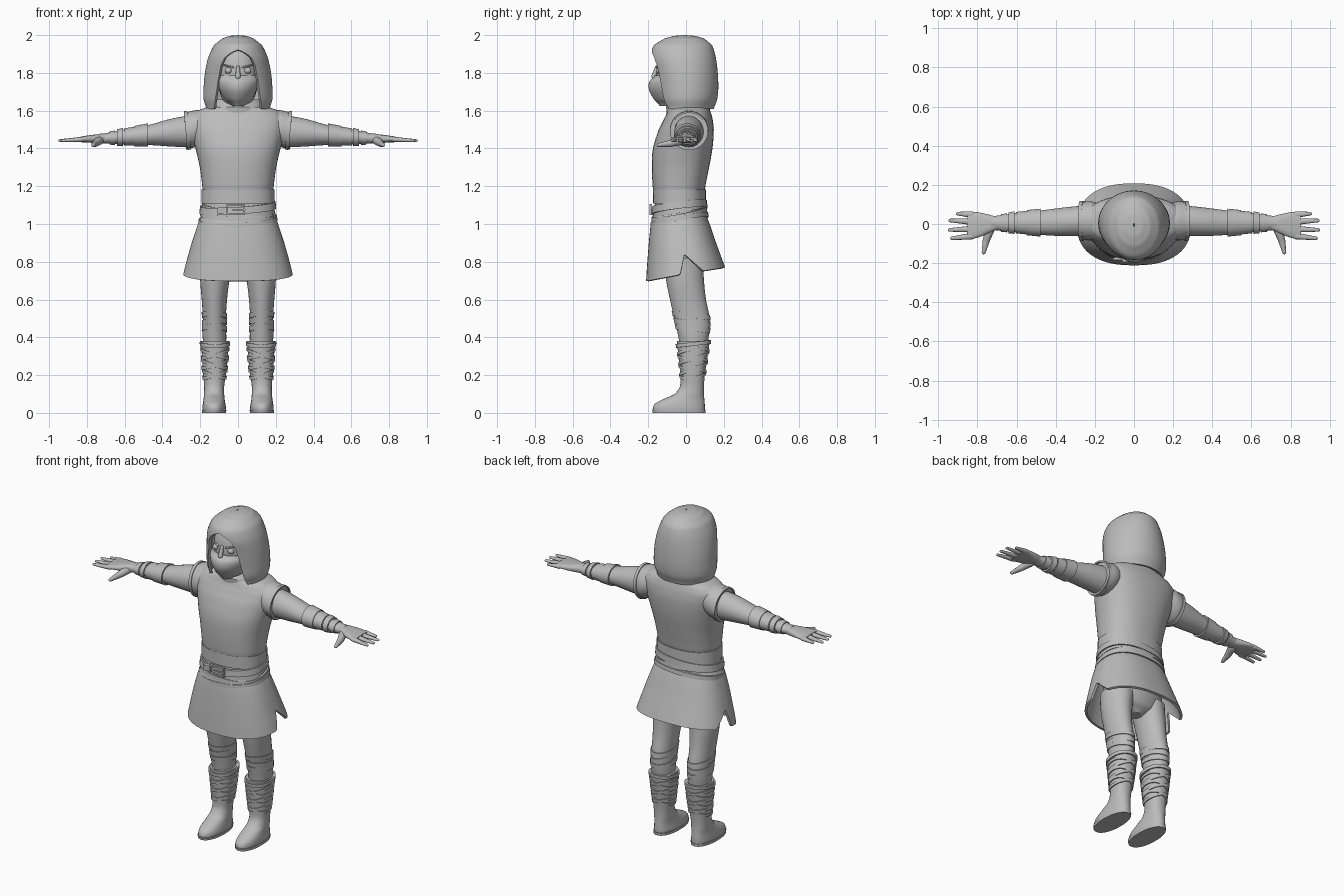
import bpy, bmesh, math
from mathutils import Vector, Matrix

if "Cube" in bpy.data.objects:
    bpy.data.objects.remove(bpy.data.objects["Cube"])

grey = bpy.data.materials.new("plain_grey")
grey.use_nodes = True
grey.diffuse_color = (0.5, 0.5, 0.5, 1)
grey.node_tree.nodes["Principled BSDF"].inputs["Base Color"].default_value = (0.5, 0.5, 0.5, 1)
parts = []


def finish(name, bm, mirror=False, thickness=0):
    bmesh.ops.remove_doubles(bm, verts=bm.verts, dist=0.0002)
    bmesh.ops.recalc_face_normals(bm, faces=bm.faces)
    mesh = bpy.data.meshes.new(name)
    bm.to_mesh(mesh)
    bm.free()
    mesh.materials.append(grey)
    ob = bpy.data.objects.new(name, mesh)
    bpy.context.collection.objects.link(ob)
    if thickness:
        mod = ob.modifiers.new("thickness", "SOLIDIFY")
        mod.thickness, mod.offset = thickness, 0
    if mirror:
        ob.modifiers.new("mirror", "MIRROR")
    parts.append(ob)


def sym(rows):
    return [(t, -w, w, a, b) for t, w, a, b in rows]


def smooth(rows, k=4):
    """Catmull-Rom resampling of a list of sections."""
    out = []
    for i in range(len(rows) - 1):
        a, b, c, d = (rows[min(max(j, 0), len(rows) - 1)] for j in range(i - 1, i + 3))
        for s in (n / k for n in range(k)):
            row = [q + .5 * s * (r - p + s * (2 * p - 5 * q + 4 * r - e + s * (3 * (q - r) + e - p)))
                   for p, q, r, e in zip(a, b, c, d)]
            row[0] = b[0] + s * (c[0] - b[0])
            out.append(row)
    return out + [rows[-1]]


def section(rows, t):
    """Linear lookup in a table sorted by its first column."""
    t = min(max(t, rows[0][0]), rows[-1][0])
    for a, b in zip(rows, rows[1:]):
        if t <= b[0]:
            s = (t - a[0]) / (b[0] - a[0])
            return [p + s * (q - p) for p, q in zip(a, b)]


def outline(sec, ang, p=2, grow=0):
    """Point of a superellipse section; angle zero is the front."""
    _, u0, u1, v0, v1 = sec
    s, c = math.sin(ang), math.cos(ang)
    return ((u0 + u1) / 2 + ((u1 - u0) / 2 + grow) * math.copysign(abs(s) ** (2 / p), s),
            (v0 + v1) / 2 - ((v1 - v0) / 2 + grow) * math.copysign(abs(c) ** (2 / p), c))


def place(axis, t, u, v):
    return (u, v, t) if axis == "z" else (t, u, v)


def grid(name, rows, around=True, along=False, caps=False, **kw):
    bm = bmesh.new()
    vs = [[bm.verts.new(p) for p in row] for row in rows]
    n, m = len(vs), len(vs[0])
    for i in range(n if along else n - 1):
        for j in range(m if around else m - 1):
            k, l = (i + 1) % n, (j + 1) % m
            bm.faces.new((vs[i][j], vs[i][l], vs[k][l], vs[k][j]))
    if caps:
        bm.faces.new(vs[0])
        bm.faces.new(vs[-1])
    finish(name, bm, **kw)


def turn(n):
    return [math.tau * i / n for i in range(n)]


def loft(name, rows, axis="z", p=2, n=32, **kw):
    grid(name, [[place(axis, r[0], *outline(r, a, p)) for a in turn(n)] for r in rows], caps=True, **kw)


def strap(name, host, t, height, thick, tilt=(0, 0), axis="z", p=2, n=48, **kw):
    """Closed band that hugs a lofted host, optionally slanted."""
    mid, loops = section(host, t), []
    for a in turn(n):
        u, v = outline(mid, a, p)
        at = t + tilt[0] * (u - (mid[1] + mid[2]) / 2) + tilt[1] * (v - (mid[3] + mid[4]) / 2)
        corners = ((-1, -.004), (-1, thick), (1, thick), (1, -.004))
        loops.append([place(axis, at + e * height / 2, *outline(section(host, at + e * height / 2), a, p, g))
                      for e, g in corners])
    grid(name, loops, along=True, **kw)


def rod(name, a, b, r0, r1, flat=1, **kw):
    """Tapered rod with rounded ends."""
    a, b = Vector(a), Vector(b)
    bm = bmesh.new()
    rot = (b - a).to_track_quat("Z", "Y").to_matrix().to_4x4()
    bmesh.ops.create_cone(bm, segments=12, radius1=r0, radius2=r1, depth=(b - a).length,
                          matrix=Matrix.Translation((a + b) / 2) @ rot)
    for c, r in ((a, r0), (b, r1)):
        bmesh.ops.create_uvsphere(bm, u_segments=12, v_segments=8, radius=r, matrix=Matrix.Translation(c) @ rot)
    for v in bm.verts:
        mid_z = (a.z + b.z) / 2
        v.co.z = mid_z + (v.co.z - mid_z) * flat
    finish(name, bm, **kw)


def box(name, loc, size, **kw):
    bm = bmesh.new()
    bmesh.ops.create_cube(bm, size=1, matrix=Matrix.Translation(loc) @ Matrix.Diagonal((*size, 1)))
    finish(name, bm, **kw)


# Hood: open shell whose front edges follow the face opening
hood = smooth(sym([(1.61, .16, -.135, .14), (1.66, .174, -.148, .157), (1.72, .174, -.155, .163),
                   (1.8, .167, -.165, .16), (1.88, .15, -.178, .15), (1.94, .122, -.165, .132),
                   (1.975, .08, -.11, .092), (1.988, .043, -.062, .048), (1.992, .002, -.012, .002)]), 6)
opening = [(1.61, .122), (1.66, .115), (1.75, .102), (1.84, .086), (1.88, .066), (1.905, .036), (1.92, 0)]
shell = []
for r in hood:
    start = math.asin(min(section(opening, r[0])[1] / r[2], 1))
    shell.append([place("z", r[0], *outline(r, start + (math.tau - 2 * start) * i / 48)) for i in range(49)])
grid("hood", shell, around=False, thickness=.016)

# Head, mask and neck
loft("head", smooth(sym([(1.6, .05, -.08, .06), (1.66, .085, -.125, .08), (1.75, .108, -.152, .1),
                         (1.83, .11, -.155, .11), (1.91, .09, -.13, .1), (1.96, .03, -.05, .04)])), p=2.2)
loft("face_mask", smooth(sym([(1.625, .035, -.14, 0), (1.66, .072, -.17, 0), (1.71, .098, -.196, 0),
                              (1.755, .11, -.194, 0), (1.785, .112, -.165, 0)])), p=1.7)
loft("neck", sym([(1.56, .16, -.1, .13), (1.62, .145, -.105, .125), (1.66, .12, -.07, .1)]))
rod("eye", (.049, -.142, 1.812), (.053, -.142, 1.812), .017, .017, mirror=True)
rod("brow", (.025, -.156, 1.83), (.078, -.135, 1.842), .005, .004, mirror=True)
rod("nose", (0, -.155, 1.83), (0, -.17, 1.78), .009, .014)

# Tunic body
tunic = smooth(sym([(1.15, .178, -.165, .095), (1.18, .187, -.175, .1), (1.3, .202, -.181, .122),
                    (1.4, .225, -.175, .14), (1.5, .252, -.145, .147), (1.56, .258, -.115, .14),
                    (1.595, .225, -.1, .13), (1.615, .175, -.09, .12), (1.635, .11, -.06, .09)]))
loft("tunic", tunic, p=2.3, n=48)

# Shoulder caps and arms
cap = smooth([(.16, -.07, .1, 1.44, 1.6), (.22, -.083, .115, 1.41, 1.603), (.275, -.08, .112, 1.395, 1.592)])
loft("shoulder_cap", cap, "x", mirror=True)
strap("shoulder_hem", cap, .268, .018, .005, tilt=(0, .1), axis="x", mirror=True)
arm = smooth([(.24, -.062, .095, 1.405, 1.575), (.35, -.062, .085, 1.41, 1.558), (.47, -.056, .07, 1.418, 1.525),
              (.6, -.043, .057, 1.42, 1.502), (.68, -.035, .045, 1.425, 1.485), (.73, -.03, .04, 1.426, 1.478)])
loft("arm", arm, "x", mirror=True)
for x, width, thick in ((.512, .07, .009), (.575, .055, .005), (.625, .03, .009), (.665, .03, .005)):
    strap("bracer_wrap", arm, x, width, thick, axis="x", mirror=True)

# Hands
loft("palm", smooth([(.7, -.03, .038, 1.428, 1.478), (.75, -.05, .05, 1.428, 1.474),
                     (.8, -.07, .06, 1.432, 1.468), (.85, -.078, .06, 1.433, 1.46)]), "x", p=2.6, mirror=True)
for y0, y1, reach in ((.048, .053, .9), (.012, .018, .94), (-.026, -.03, .942), (-.062, -.073, .93)):
    rod("finger", (.83, y0, 1.448), (reach, y1, 1.441), .017, .009, flat=.8, mirror=True)
rod("thumb_base", (.735, -.025, 1.442), (.755, -.085, 1.426), .024, .018, mirror=True)
rod("thumb_tip", (.755, -.085, 1.426), (.768, -.145, 1.418), .018, .01, mirror=True)

# Waist, sash and belt
waist = sym([(.95, .2, -.175, .115), (1.03, .192, -.17, .105), (1.11, .183, -.165, .095), (1.22, .183, -.166, .095)])
loft("waist", waist, p=2.3, n=48)
for name, z, height, thick, tilt in (("sash", 1.145, .075, .01, (0, 0)), ("sash_middle", 1.085, .05, .007, (0, .2)),
                                     ("belt", 1.088, .038, .016, (.07, .13)),
                                     ("lower_wrap", 1.05, .028, .012, (-.06, .2)),
                                     ("lowest_wrap", 1.022, .025, .016, (.05, .2))):
    strap(name, waist, z, height, thick, tilt, p=2.3)
for side in (-1, 1):
    box("buckle_side", (-.012 + side * .045, -.186, 1.076), (.01, .014, .056))
    box("buckle_rail", (-.012, -.186, 1.076 + side * .024), (.1, .014, .01))
box("buckle_pin", (.005, -.19, 1.076), (.07, .008, .008))
box("belt_tip", (-.085, -.178, 1.072), (.045, .014, .032))

# Skirt: flared shell, with a hem that rises into a slit on each side
skirt = sym([(.68, .297, -.205, .225), (.77, .275, -.2, .2), (.9, .238, -.19, .152),
             (1.0, .205, -.18, .118), (1.05, .182, -.165, .098)])
hem = [(-.21, .695), (-.035, .73), (.002, .84), (.085, .75), (.22, .77)]
columns = []
for a in turn(160):
    low = section(hem, outline(skirt[1], a, 2.4)[1])[1]
    heights = [1.05 + (low - 1.05) * i / 10 for i in range(11)]
    columns.append([place("z", z, *outline(section(skirt, z), a, 2.4)) for z in heights])
grid("skirt", columns, around=False, along=True, thickness=.014)

# Hips and legs
loft("hips", smooth(sym([(.72, .04, -.03, .04), (.76, .15, -.085, .08), (.84, .195, -.12, .1),
                         (1.0, .175, -.14, .09)])))
leg = smooth([(.3, .065, .18, -.025, .105), (.4, .062, .187, -.04, .12), (.5, .064, .186, -.062, .125),
              (.6, .058, .192, -.085, .106), (.7, .045, .2, -.105, .095), (.82, .02, .2, -.12, .09)])
loft("leg", leg, mirror=True)
for z, height, slant in ((.445, .028, .03), (.478, .03, -.08), (.515, .028, .05)):
    strap("knee_wrap", leg, z, height, .005, (slant, -.12), mirror=True)

# Boots with cuffs, crossed laces and soles
boot = smooth([(0, .068, .186, -.172, .098), (.025, .064, .188, -.176, .1), (.05, .067, .186, -.162, .099),
               (.075, .071, .182, -.115, .097), (.1, .073, .18, -.06, .095), (.14, .073, .179, -.032, .095),
               (.2, .064, .184, -.03, .1), (.28, .055, .19, -.038, .112), (.38, .05, .195, -.048, .125)])
loft("boot", boot, p=2.2, mirror=True)
strap("boot_cuff", boot, .365, .02, .008, (0, .12), p=2.2, mirror=True)
strap("boot_sole", boot, .008, .016, .004, p=2.2, mirror=True)
for z in (.205, .26, .315):
    for slant in (-.32, .32):
        strap("boot_lace", boot, z, .016, .006, (slant, .12), p=2.2, mirror=True)

# Apply modifiers, then smooth the rounded parts
bpy.ops.object.select_all(action="DESELECT")
for ob in parts:
    ob.select_set(True)
bpy.context.view_layer.objects.active = parts[0]
bpy.ops.object.convert(target="MESH")
bpy.ops.object.shade_smooth_by_angle(angle=math.radians(40))
